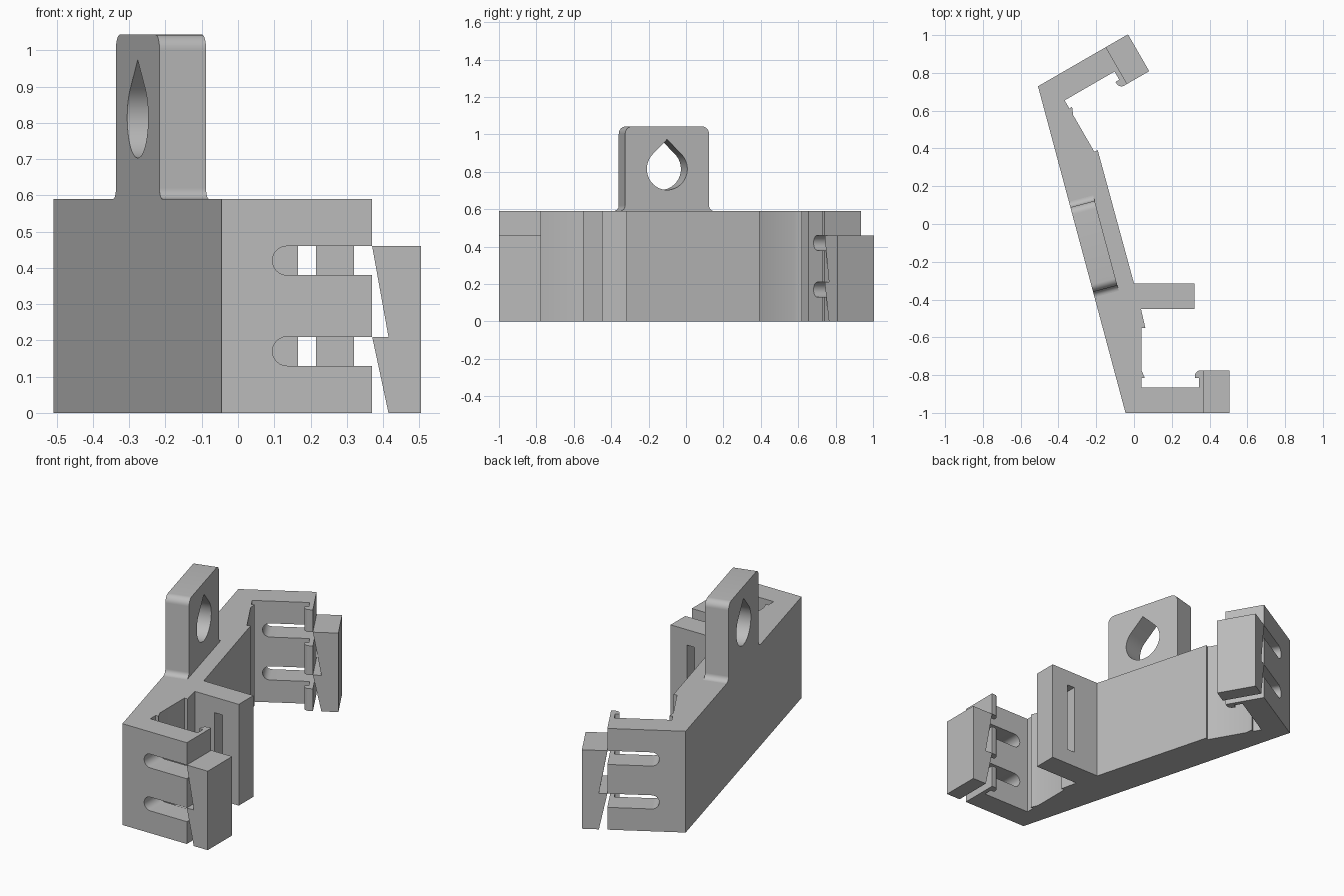
import bpy, bmesh, math
from mathutils import Vector, Matrix

cube = bpy.data.objects.get("Cube")
if cube:
    bpy.data.objects.remove(cube, do_unlink=True)

HEIGHT = 0.59
LENGTH = 1.79                       # outer wall length
TILT = math.radians(15)
CORNER = Vector((-0.045, -1, 0))
ALONG = Vector((-math.sin(TILT), math.cos(TILT), 0))
INWARD = Vector((math.cos(TILT), math.sin(TILT), 0))
UP = Vector((0, 0, 1))

grey = bpy.data.materials.new("plain_grey")
grey.use_nodes = True
grey.diffuse_color = (0.5, 0.5, 0.5, 1)
grey.node_tree.nodes["Principled BSDF"].inputs["Base Color"].default_value = (0.5, 0.5, 0.5, 1)


def mirror(p):
    """Reflect a point across the middle of the tilted wall."""
    p = Vector(p)
    return p + ALONG * (LENGTH - 2 * (p - CORNER).dot(ALONG))


def wall(u, z):
    """Point on the outer wall face."""
    return CORNER + ALONG * u + UP * z


def prism(name, points, depth, flip=False):
    """Extrude a flat outline along a vector, optionally mirrored to the far hook."""
    points = [Vector(p) for p in points]
    bm = bmesh.new()
    face = bm.faces.new([bm.verts.new(p) for p in points])
    ext = bmesh.ops.extrude_face_region(bm, geom=[face])
    verts = [g for g in ext["geom"] if isinstance(g, bmesh.types.BMVert)]
    bmesh.ops.translate(bm, verts=verts, vec=Vector(depth))
    if flip:
        for v in bm.verts:
            v.co = mirror(v.co)
    bmesh.ops.recalc_face_normals(bm, faces=bm.faces)
    mesh = bpy.data.meshes.new(name)
    bm.to_mesh(mesh)
    bm.free()
    mesh.materials.append(grey)
    obj = bpy.data.objects.new(name, mesh)
    bpy.context.collection.objects.link(obj)
    return obj


def arc(cx, cy, r, start, end, steps=8):
    angles = [math.radians(start + (end - start) * i / steps) for i in range(steps + 1)]
    return [(cx + r * math.cos(a), cy + r * math.sin(a)) for a in angles]


def cut(obj, cutters):
    """Subtract the cutters, bake the result and remove them."""
    for c in cutters:
        c.hide_render = True
        mod = obj.modifiers.new("cut", "BOOLEAN")
        mod.operation = "DIFFERENCE"
        mod.solver = "EXACT"
        mod.object = c
    bpy.context.view_layer.update()
    deps = bpy.context.evaluated_depsgraph_get()
    mesh = bpy.data.meshes.new_from_object(obj.evaluated_get(deps))
    obj.modifiers.clear()
    obj.data = mesh
    for c in cutters:
        bpy.data.objects.remove(c, do_unlink=True)


def smooth(obj):
    bpy.ops.object.select_all(action="DESELECT")
    obj.select_set(True)
    bpy.context.view_layer.objects.active = obj
    bpy.ops.object.shade_smooth_by_angle(angle=math.radians(30))


# Bracket body: hook outline, dividing arm, then the mirrored hook
hook = [(-0.045, -1), (0.37, -1), (0.37, -0.775)]
hook += arc(0.352, -0.805, 0.03, 90, 180, 6)
hook += [(0.322, -0.815), (0.345, -0.815), (0.345, -0.865), (0.04, -0.865),
         (0.04, -0.815), (0.057, -0.815), (0.04, -0.775), (0.04, -0.55), (0.06, -0.55)]
divider = [(0.037, -0.45), (0.32, -0.45), (0.32, -0.315), (0, -0.315)]
near = [Vector((x, y, 0)) for x, y in hook]
middle = [Vector((x, y, 0)) for x, y in divider]
body = prism("bracket_body", near + middle + [mirror(p) for p in reversed(near)], UP * HEIGHT)

# Round-ended slots in both hooks and a tall slot in the dividing arm
cutters = []
for z in (0.17, 0.42):
    outline = [(0.4, z - 0.04)] + arc(0.135, z, 0.04, 270, 90, 12) + [(0.4, z + 0.04)]
    for flip in (False, True):
        cutters.append(prism("slot_cutter", [(x, -1.05, h) for x, h in outline],
                             (0, 0.35, 0), flip))
slot = [(0.165, 0.09), (0.215, 0.09), (0.215, 0.5), (0.165, 0.5)]
cutters.append(prism("slot_cutter", [(x, -0.5, z) for x, z in slot], (0, 0.25, 0)))
cut(body, cutters)
smooth(body)

# Release tips with a sawtooth inner edge
tip = [(0.37, 0.46), (0.505, 0.46), (0.505, 0), (0.415, 0), (0.37, 0.21), (0.415, 0.21)]
for name, flip in (("front_tip", False), ("back_tip", True)):
    prism(name, [(x, -1, z) for x, z in tip], (0, 0.225, 0), flip)

# Mounting tab with rounded top corners, flared foot and teardrop hole
half, top, r, flare = 0.232, 1.043, 0.04, 0.03
side = arc(half + flare, HEIGHT + flare, flare, 270, 180) + arc(half - r, top - r, r, 0, 90)
outline = side + [(-u, z) for u, z in reversed(side)]
mid = LENGTH / 2
tab = prism("mounting_tab", [wall(mid + u, z) for u, z in outline], INWARD * 0.133)
radius, hole_z = 0.112, 0.815
drop = arc(0, hole_z, radius, 135, 405, 32) + [(0, hole_z + radius * math.sqrt(2))]
hole = prism("hole_cutter", [wall(mid + u, z) - INWARD * 0.1 for u, z in drop], INWARD * 0.4)
cut(tab, [hole])
smooth(tab)
